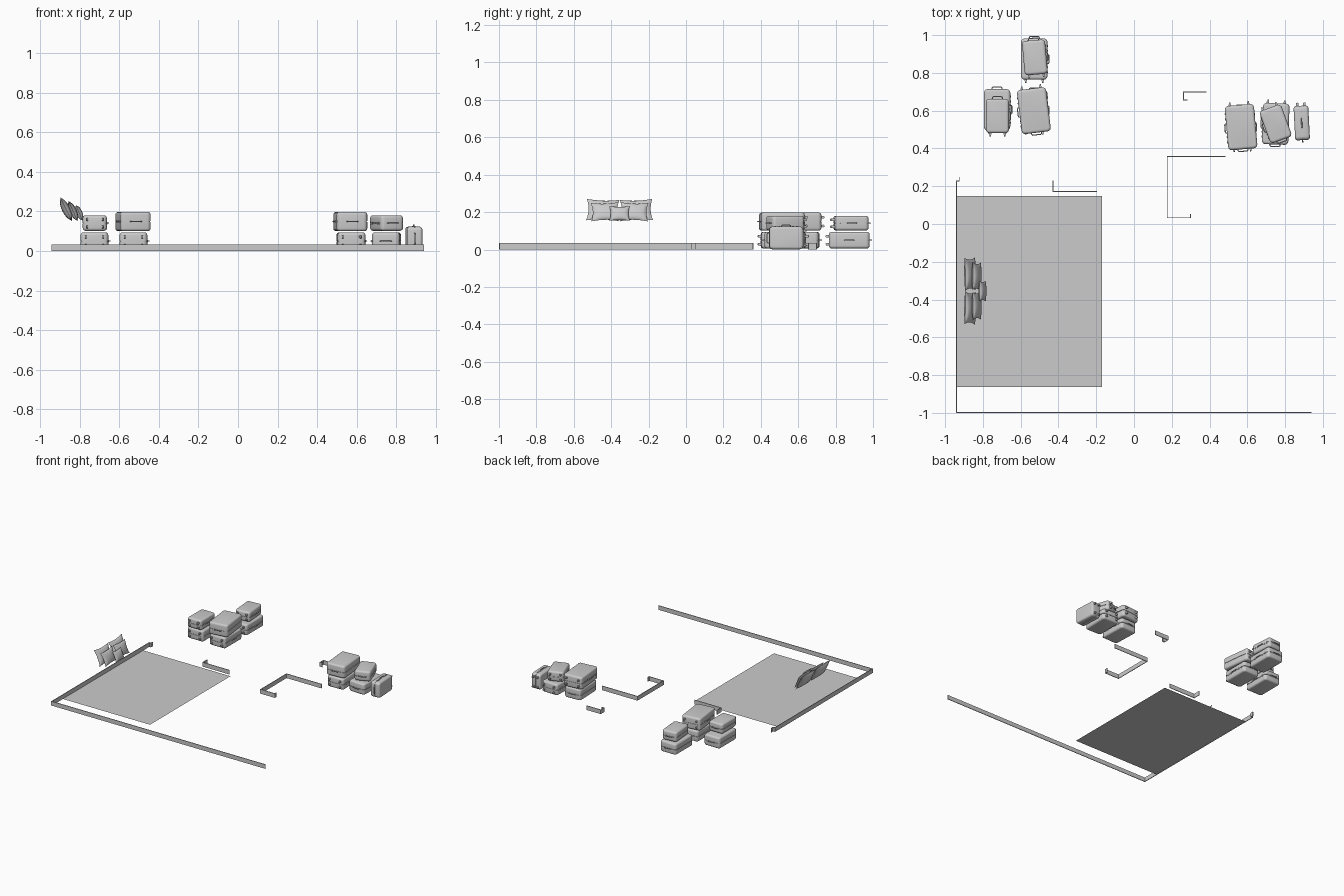
import bpy, bmesh
from math import radians, sqrt
from mathutils import Matrix, Vector

if "Cube" in bpy.data.objects:
    bpy.data.objects.remove(bpy.data.objects["Cube"])


def add_object(name, bm, matrix=Matrix(), smooth=True):
    bmesh.ops.recalc_face_normals(bm, faces=bm.faces)
    me = bpy.data.meshes.new(name)
    bm.to_mesh(me)
    bm.free()
    ob = bpy.data.objects.new(name, me)
    bpy.context.collection.objects.link(ob)
    ob.matrix_world = matrix
    if smooth:
        bpy.ops.object.select_all(action='DESELECT')
        bpy.context.view_layer.objects.active = ob
        ob.select_set(True)
        bpy.ops.object.shade_smooth_by_angle(angle=radians(40))
    return ob


def box(bm, size, loc):
    m = Matrix.Translation(loc) @ Matrix.Diagonal((*size, 1))
    return bmesh.ops.create_cube(bm, size=1, matrix=m)["verts"]


def rounded_slab(size, loc, corner, edge=0, side=1):
    """Box with rounded vertical corners and one softened outer face."""
    bm = bmesh.new()
    box(bm, size, loc)
    up = [e for e in bm.edges if abs(e.verts[0].co.z - e.verts[1].co.z) > 1e-5]
    bmesh.ops.bevel(bm, geom=up, offset=corner, segments=5, profile=0.5, affect='EDGES')
    if edge:
        z = loc[2] + side * size[2] / 2
        rim = [e for e in bm.edges if all(abs(v.co.z - z) < 1e-5 for v in e.verts)]
        bmesh.ops.bevel(bm, geom=rim, offset=edge, segments=4, profile=0.5, affect='EDGES')
    return bm


def handle(name, points, matrix):
    cu = bpy.data.curves.new(name, 'CURVE')
    cu.dimensions = '3D'
    cu.bevel_depth = 0.003
    cu.bevel_resolution = 2
    cu.use_fill_caps = True
    sp = cu.splines.new('POLY')
    sp.points.add(len(points) - 1)
    for p, co in zip(sp.points, points):
        p.co = (*co, 1)
    ob = bpy.data.objects.new(name, cu)
    bpy.context.collection.objects.link(ob)
    ob.matrix_world = matrix


def suitcase(name, size, loc, turn, upright=False):
    """Wheels at local -y, pull handle at +y, side handle at +x."""
    w, l, h = size
    m = Matrix.Translation(loc) @ Matrix.Rotation(radians(turn), 4, 'Z')
    if upright:
        m = m @ Matrix.Rotation(radians(-90), 4, 'Y')
    # two shells with a recessed seam
    half = h / 2 - 0.0015
    for side, label in ((1, "upper"), (-1, "lower")):
        bm = rounded_slab((w, l, half), (0, 0, side * (h - half) / 2), 0.02, 0.014, side)
        add_object(f"{name}_{label}_shell", bm, m)
    add_object(f"{name}_seam", rounded_slab((w - .006, l - .006, .008), (0, 0, 0), 0.018), m)
    # wheels with mounts
    bm = bmesh.new()
    for sx in (-1, 1):
        for sz in (-1, 1):
            x, z = sx * w * 0.32, sz * h * 0.24
            box(bm, (0.013, 0.010, 0.013), (x, -l / 2 - 0.002, z))
            bmesh.ops.create_cone(
                bm, cap_ends=True, segments=14, radius1=0.0075, radius2=0.0075, depth=0.008,
                matrix=Matrix.Translation((x, -l / 2 - 0.010, z)) @ Matrix.Rotation(radians(90), 4, 'Y'))
    add_object(name + "_wheels", bm, m)
    # clasps along the seam
    bm = bmesh.new()
    for y in (-0.32, -0.2, 0.2, 0.32):
        box(bm, (0.006, 0.009, 0.012), (w / 2, y * l, 0))
    add_object(name + "_clasps", bm, m, smooth=False)
    # handles
    a, b = l / 2 - 0.004, l / 2 + 0.011
    handle(name + "_end_handle", [(-.028, a, 0), (-.026, b - .004, 0), (-.021, b, 0),
                                  (.021, b, 0), (.026, b - .004, 0), (.028, a, 0)], m)
    a, b = w / 2 - 0.004, w / 2 + 0.008
    handle(name + "_side_handle", [(a, -.025, 0), (b - .003, -.023, 0), (b, -.018, 0),
                                   (b, .018, 0), (b - .003, .023, 0), (a, .025, 0)], m)


def pillow(name, width, height, thick, loc, lean, roll):
    """Cushion with pinched corners, standing and leaning back toward -x."""
    n = 16
    bm = bmesh.new()
    for side in (1, -1):
        rows = []
        for i in range(n + 1):
            row = []
            for j in range(n + 1):
                u, v = 2 * i / n - 1, 2 * j / n - 1
                y = width / 2 * u * (1 - 0.13 * (1 - v * v))
                z = height / 2 * v * (1 - 0.13 * (1 - u * u))
                x = side * thick / 2 * sqrt((1 - u * u) * (1 - v * v))
                row.append(bm.verts.new((x, y, z)))
            rows.append(row)
        for i in range(n):
            for j in range(n):
                bm.faces.new((rows[i][j], rows[i + 1][j], rows[i + 1][j + 1], rows[i][j + 1]))
    bmesh.ops.remove_doubles(bm, verts=bm.verts, dist=1e-5)
    m = (Matrix.Translation(loc) @ Matrix.Rotation(radians(-lean), 4, 'Y')
         @ Matrix.Rotation(radians(roll), 4, 'X'))
    add_object(name, bm, m)


# skirting boards following the walls
boards = {
    "long_skirting": [(-.925, .25), (-.925, .227), (-.94, .227), (-.94, -.997), (.94, -.997)],
    "doorway_skirting": [(-.43, .23), (-.43, .172), (-.195, .172)],
    "middle_skirting": [(.485, .358), (.176, .358), (.176, .033), (.30, .033), (.30, .053)],
    "back_skirting": [(.385, .698), (.262, .698), (.262, .656), (.283, .656)],
}
for name, path in boards.items():
    bm = bmesh.new()
    cols = [[bm.verts.new((x, y, z)) for z in (0, 0.034)] for x, y in path]
    for p, q in zip(cols, cols[1:]):
        bm.faces.new((p[0], q[0], q[1], p[1]))
    mod = add_object(name, bm, smooth=False).modifiers.new("thickness", 'SOLIDIFY')
    mod.thickness = 0.005
    mod.offset = 0
    mod.use_even_offset = True

# rug
bm = bmesh.new()
bm.faces.new([bm.verts.new((x, y, 0.001)) for x, y in
              ((-.94, -.862), (-.17, -.862), (-.17, .148), (-.94, .148))])
add_object("rug", bm, smooth=False)

# cushions: two pairs and a small one in front
for s, side in ((-1, "left"), (1, "right")):
    pillow("back_cushion_" + side, .175, .128, .042, (-.868, -.355 + s * .09, .211), 26, s * 2)
    pillow("middle_cushion_" + side, .15, .108, .036, (-.833, -.355 + s * .078, .202), 24, -s * 2)
pillow("front_cushion", .11, .086, .032, (-.802, -.355, .193), 23, 0)

# suitcases
small, medium, large = (.122, .182, .078), (.14, .218, .088), (.155, .235, .097)
low, up_s, up_l = .05, .141, .149
for name, size, loc, turn in (
    ("left_bottom_case", medium, (-.725, .605, low), 0),
    ("left_top_case", small, (-.723, .572, up_s), 0),
    ("near_bottom_case", medium, (-.528, .60, low), 0),
    ("near_top_case", large, (-.53, .60, up_l), 187),
    ("far_bottom_case", medium, (-.528, .873, low), 0),
    ("far_top_case", small, (-.525, .882, up_s), 5),
    ("right_bottom_case", medium, (.57, .51, low), 2),
    ("right_top_case", large, (.567, .513, up_l), 185),
    ("end_bottom_case", medium, (.75, .53, low), 178),
    ("end_top_case", small, (.75, .53, up_s), 200),
):
    suitcase(name, size, loc, turn)
suitcase("upright_case", small, (.888, .535, .062), 183, upright=True)
